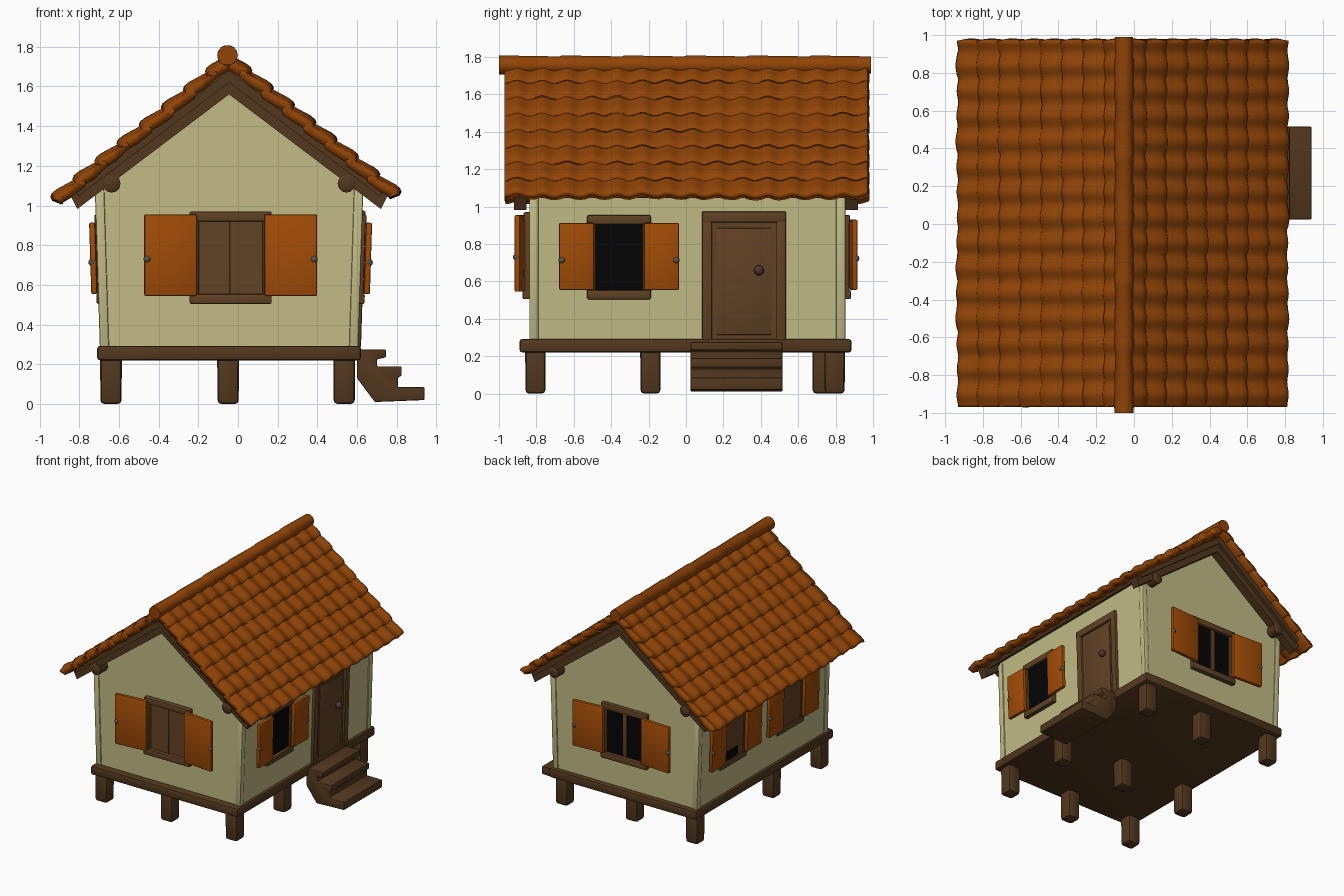
import bpy, bmesh, math, random
from mathutils import Matrix

if "Cube" in bpy.data.objects:
    bpy.data.objects.remove(bpy.data.objects["Cube"])

random.seed(4)
CX = -0.045          # ridge line of the house
SLOPE = 0.775        # timber pitch
TILE_SLOPE = 0.81    # tile pitch


def material(name, rgb):
    m = bpy.data.materials.new(name)
    m.diffuse_color = (*rgb, 1)
    m.use_nodes = True
    m.node_tree.nodes["Principled BSDF"].inputs["Base Color"].default_value = m.diffuse_color
    return m


CREAM = material("cream plaster", (0.54, 0.50, 0.235))
ORANGE = material("orange clay", (0.285, 0.058, 0.002))
PAINT = material("orange shutter paint", (0.36, 0.072, 0.002))
TIMBER = material("dark timber", (0.086, 0.039, 0.013))
DOORWOOD = material("door wood", (0.12, 0.054, 0.018))
BLACK = material("black opening", (0.0015, 0.0015, 0.0015))
KNOB = material("knob", (0.085, 0.03, 0.03))
IRON = material("iron catch", (0.11, 0.085, 0.06))


def finish(bm, name, mat, bevel=0.0, matrix=None, fix=True):
    if fix:
        bmesh.ops.recalc_face_normals(bm, faces=bm.faces)
    if bevel:
        bmesh.ops.bevel(bm, geom=list(bm.edges), offset=bevel, segments=2,
                        profile=0.5, affect='EDGES')
    if matrix:
        bm.transform(matrix)
    me = bpy.data.meshes.new(name)
    bm.to_mesh(me)
    bm.free()
    me.materials.append(mat)
    ob = bpy.data.objects.new(name, me)
    bpy.context.collection.objects.link(ob)
    bpy.ops.object.select_all(action='DESELECT')
    ob.select_set(True)
    bpy.context.view_layer.objects.active = ob
    bpy.ops.object.shade_smooth_by_angle(angle=math.radians(40))
    return ob


def box(name, lo, hi, mat, bevel=0.008, matrix=None, taper=0.0):
    bm = bmesh.new()
    bmesh.ops.create_cube(bm, size=1)
    for v in bm.verts:
        f = 1 - taper if v.co.z < 0 else 1
        v.co = [(a + b) / 2 + c * (b - a) * (f if k < 2 else 1)
                for k, (a, b, c) in enumerate(zip(lo, hi, v.co))]
    return finish(bm, name, mat, bevel, matrix)


def prism(name, pts, y0, y1, mat, bevel=0.0):
    """Extrude an (x, z) outline along y."""
    bm = bmesh.new()
    a = [bm.verts.new((x, y0, z)) for x, z in pts]
    b = [bm.verts.new((x, y1, z)) for x, z in pts]
    bm.faces.new(a)
    bm.faces.new(b[::-1])
    for i in range(len(pts)):
        j = (i + 1) % len(pts)
        bm.faces.new((a[i], b[i], b[j], a[j]))
    return finish(bm, name, mat, bevel)


def ball(name, pos, r, mat, matrix=None):
    bm = bmesh.new()
    bmesh.ops.create_uvsphere(bm, u_segments=12, v_segments=8, radius=r)
    bm.transform(Matrix.Translation(pos))
    return finish(bm, name, mat, 0, matrix)


def rod(name, stations, x, z, mat, sides=14):
    """Round bar along y from (y, radius) stations."""
    bm = bmesh.new()
    rings = [[bm.verts.new((x + r * math.cos(k * math.tau / sides), y,
                            z + r * math.sin(k * math.tau / sides)))
              for k in range(sides)] for y, r in stations]
    for a, b in zip(rings, rings[1:]):
        for k in range(sides):
            n = (k + 1) % sides
            bm.faces.new((a[k], a[n], b[n], b[k]))
    bm.faces.new(rings[0])
    bm.faces.new(rings[-1])
    return finish(bm, name, mat)


def on_wall(x, y, degrees, tilt=0.0):
    """Local frame: x along the wall, -y outward, leaning out with the wall."""
    return (Matrix.Translation((x, y, 0.29)) @ Matrix.Rotation(math.radians(degrees), 4, 'Z')
            @ Matrix.Rotation(tilt, 4, 'X') @ Matrix.Translation((0, 0, -0.29)))


# Stilts and floor platform
for i, x in enumerate((-0.64, -0.05, 0.535)):
    for j, y in enumerate((-0.805, -0.19, 0.73 if i == 1 else 0.795)):
        box(f"stilt_{i}_{j}", (x - 0.055, y - 0.055, 0.0), (x + 0.055, y + 0.055, 0.25),
            TIMBER, 0.02, taper=0.03)
box("floor_platform", (-0.71, -0.89, 0.22), (0.62, 0.885, 0.293), TIMBER, 0.015)

# Plaster walls with gables, flaring slightly upward
WALL = ((0.642, 0.28), (0.668, 1.115), (0, 1.635))
prism("walls", [(CX + x, z) for x, z in WALL] +
      [(CX - x, z) for x, z in reversed(WALL[:2])], -0.83, 0.845, CREAM)
for sx in (-1, 1):
    for y0 in (-0.838, 0.803):
        a, b = CX + sx * 0.605, CX + sx * 0.651
        c, d = CX + sx * 0.63, CX + sx * 0.677
        prism("corner_post", [(a, 0.28), (b, 0.28), (d, 1.10), (c, 1.10)],
              y0, y0 + 0.05, CREAM, 0.008)

# Tiled roof slopes: waves across, overlapping courses down the slope
COURSES, PERIOD, NY = 8, 0.134, 116


def roof_slope(name, s, reach):
    bm = bmesh.new()
    rows = []
    cols = int(1.94 / PERIOD) + 2
    for c in range(COURSES):
        lift = [random.uniform(-0.003, 0.003) for _ in range(cols)]
        slip = [random.uniform(-0.004, 0.004) for _ in range(cols)]
        for f in (0.0, 0.35, 0.7, 0.9, 0.999):
            row = []
            for j in range(NY + 1):
                y = -0.97 + 1.94 * j / NY
                k = int((y + 0.97) / PERIOD)
                wave = math.cos(math.tau * (y + 0.97) / PERIOD)
                rise = 0.017 * min(f / 0.7, 1) - (0.010 if f > 0.95 else 0)
                dx = reach * (c + f) / COURSES + slip[k] * f
                h = rise - 0.010 * wave + lift[k] * f
                row.append(bm.verts.new((CX + s * (dx + 0.4 * h), y,
                                         1.752 - TILE_SLOPE * dx + 0.85 * h)))
            rows.append(row)
    for a, b in zip(rows, rows[1:]):
        for j in range(NY):
            q = (a[j], b[j], b[j + 1], a[j + 1])
            bm.faces.new(q if s > 0 else q[::-1])
    ob = finish(bm, name, ORANGE, fix=False)
    mod = ob.modifiers.new("thickness", 'SOLIDIFY')
    mod.thickness, mod.offset = 0.052, -1


roof_slope("roof_tiles_right", 1, 0.858)
roof_slope("roof_tiles_left", -1, 0.89)

# Ridge tiles
stations = []
for i in range(6):
    y = -1 + i * 2 / 6
    stations += [(y, 0.051), (y + 0.04, 0.052), (y + 2 / 6 - 0.01, 0.047)]
rod("ridge_tiles", stations, CX - 0.008, 1.757, ORANGE)

# Roof deck, gable boards and wall plate ends
for s in (-1, 1):
    def band(top, bottom, t_end, b_end):
        return [(CX, top), (CX + s * t_end, top - SLOPE * t_end),
                (CX + s * b_end, bottom - 0.755 * b_end), (CX, bottom)]
    prism("roof_deck", band(1.68, 1.62, 0.78, 0.76), -0.945, 0.945, TIMBER)
    for y0 in (-0.92, 0.852):
        prism("gable_board", band(1.70, 1.56, 0.81, 0.765), y0, y0 + 0.068, TIMBER)
    rod("wall_plate", [(-0.935, 0.03), (-0.925, 0.045), (0.925, 0.045), (0.935, 0.03)],
        CX + s * 0.592, 1.11, TIMBER, 12)


def window(name, m, half, pane_half, sh0, sh1, zs, pane, depth=1.0, splay=0.09):
    """Frame, pane, mullion and a pair of open shutters."""
    z0, z1, s0, s1 = zs
    for s in (-1, 1):
        a, b = sorted((s * half, s * pane_half))
        box(name + "_jamb", (a, -0.03 * depth, z0 + 0.02), (b, 0.03, z1 - 0.01),
            DOORWOOD, 0.006, m)
        a, b = sorted((s * sh0, s * sh1))
        hinge = (Matrix.Translation((s * sh0, -0.03 * depth, 0)) @
                 Matrix.Rotation(s * -splay, 4, 'Z') @ Matrix.Translation((-s * sh0, 0, 0)))
        box(name + "_shutter", (a, -0.03, s0), (b, 0.0, s1), PAINT, 0.008, m @ hinge)
        ball(name + "_catch", (s * (sh1 - 0.014), -0.022, (s0 + s1) / 2 - 0.02), 0.018,
             IRON, m @ hinge)
    box(name + "_sill", (-half, -0.04 * depth, z0), (half, 0.03, z0 + 0.05), DOORWOOD, 0.008, m)
    box(name + "_lintel", (-half, -0.036 * depth, z1 - 0.05), (half, 0.03, z1),
        DOORWOOD, 0.008, m)
    box(name + "_pane", (-pane_half - 0.01, -0.01, z0 + 0.03),
        (pane_half + 0.01, 0.03, z1 - 0.03), pane, 0, m)
    if half > 0.2:
        w = 0.018 if pane is BLACK else 0.005
        box(name + "_mullion", (-w, -0.016, z0 + 0.03), (w, 0.02, z1 - 0.03),
            DOORWOOD, 0.002, m)


GABLE = (0.207, 0.16, 0.172, 0.438)
SIDE = (0.17, 0.125, 0.135, 0.32)
LEAN = 0.031
window("front_window", on_wall(-0.037, -0.833, 0), *GABLE, (0.505, 0.97, 0.545, 0.955), DOORWOOD)
window("back_window", on_wall(-0.05, 0.845, 180), *GABLE, (0.505, 0.955, 0.555, 0.93), BLACK,
       0.9, 0.06)
SIDE_Z = (0.505, 0.955, 0.555, 0.915)
window("right_window", on_wall(0.599, -0.358, 90, LEAN), *SIDE, SIDE_Z, BLACK, 0.8, 0.02)
left_back = on_wall(-0.686, 0.40, -90, LEAN)
window("left_front_window", on_wall(-0.686, -0.34, -90, LEAN), *SIDE, SIDE_Z, DOORWOOD, 0.5, 0.0)
window("left_back_window", left_back, *SIDE, SIDE_Z, DOORWOOD, 0.5, 0.0)
# Dark gap low in the half-closed window
box("window_gap", (-0.115, -0.012, 0.555), (0.06, -0.006, 0.63), BLACK, 0, left_back)

# Door with frame and knob
m = on_wall(0.598, 0.31, 90, LEAN)
for s in (-1, 1):
    a, b = sorted((s * 0.225, s * 0.17))
    box("door_jamb", (a, -0.022, 0.285), (b, 0.05, 0.96), DOORWOOD, 0.008, m)
box("door_lintel", (-0.225, -0.024, 0.915), (0.225, 0.05, 0.975), DOORWOOD, 0.008, m)
box("door_leaf", (-0.175, -0.006, 0.285), (0.175, 0.05, 0.92), DOORWOOD, 0, m)
box("door_panel", (-0.148, -0.012, 0.315), (0.148, 0.02, 0.885), DOORWOOD, 0.005, m)
ball("door_knob", (0.08, -0.03, 0.66), 0.027, KNOB, m)

# Front steps
prism("steps", [(0.60, 0.275), (0.745, 0.275), (0.745, 0.235), (0.70, 0.225), (0.70, 0.19),
                (0.825, 0.19), (0.825, 0.145), (0.805, 0.13), (0.805, 0.085), (0.94, 0.085),
                (0.94, 0.02), (0.69, 0.01), (0.60, 0.13)], 0.025, 0.515, TIMBER, 0.006)
